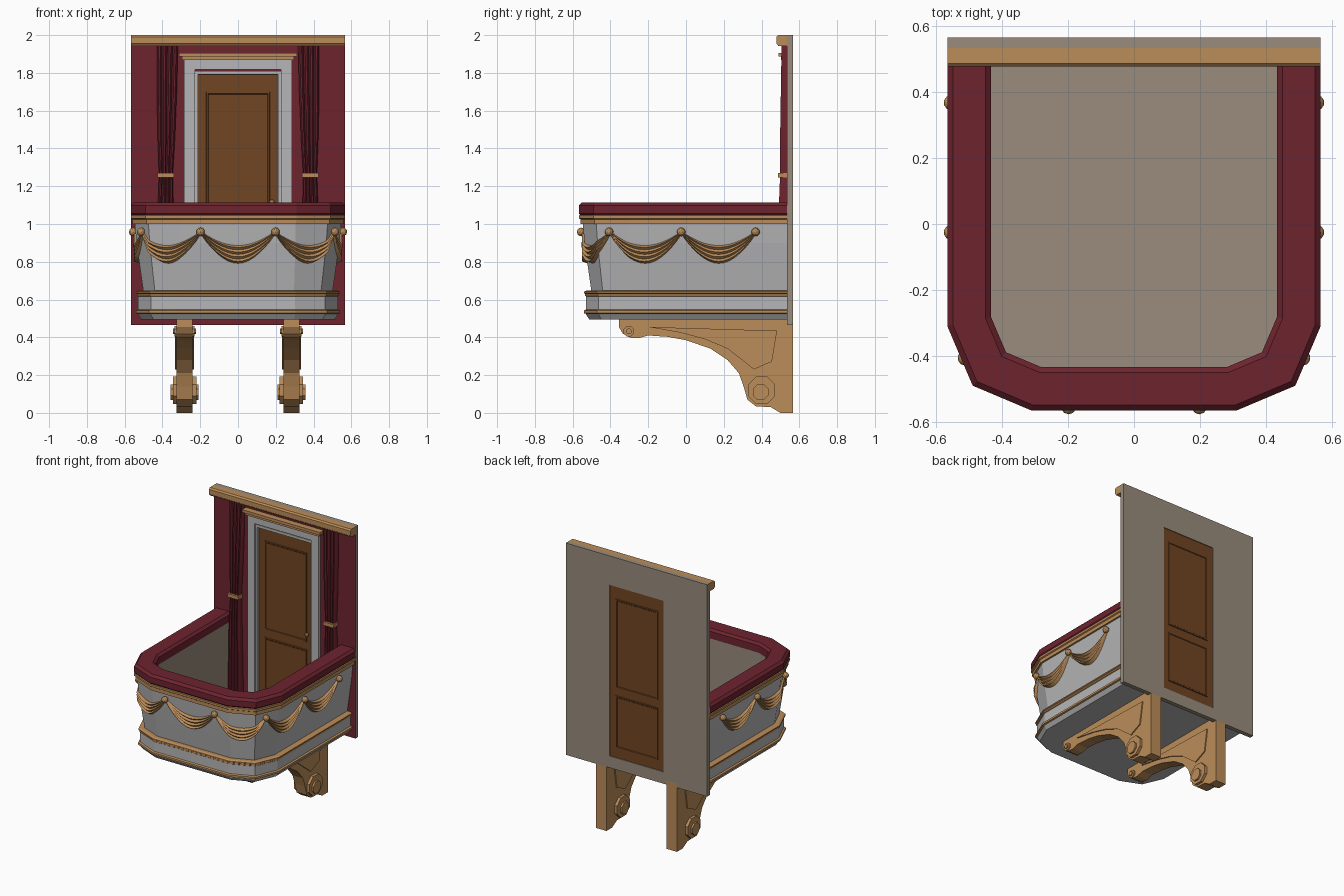
import bpy, bmesh, math
from mathutils import Vector

if "Cube" in bpy.data.objects:
    bpy.data.objects.remove(bpy.data.objects["Cube"], do_unlink=True)


def material(name, rgb):
    m = bpy.data.materials.new(name)
    m.use_nodes = True
    m.diffuse_color = (*rgb, 1)
    m.node_tree.nodes["Principled BSDF"].inputs["Base Color"].default_value = (*rgb, 1)
    return m


GOLD = material("gold", (0.50, 0.265, 0.10))
RED = material("dark red", (0.155, 0.017, 0.028))
TAUPE = material("taupe plaster", (0.32, 0.265, 0.20))
WHITE = material("pale grey", (0.47, 0.47, 0.48))
BROWN = material("door brown", (0.165, 0.06, 0.016))


def finish(name, bm, *mats):
    bmesh.ops.recalc_face_normals(bm, faces=bm.faces)
    me = bpy.data.meshes.new(name)
    bm.to_mesh(me)
    bm.free()
    for m in mats:
        me.materials.append(m)
    ob = bpy.data.objects.new(name, me)
    bpy.context.collection.objects.link(ob)
    return ob


def loft(name, rings, mat, closed=True, caps=True):
    """Skin a list of equal-length point rings."""
    bm = bmesh.new()
    vs = [[bm.verts.new(p) for p in r] for r in rings]
    n = len(rings[0])
    for a, b in zip(vs, vs[1:]):
        for i in range(n if closed else n - 1):
            j = (i + 1) % n
            bm.faces.new((a[i], a[j], b[j], b[i]))
    if caps:
        bm.faces.new(vs[0])
        bm.faces.new(vs[-1])
    return finish(name, bm, mat)


def box(name, x, y, z, mat):
    ring = lambda h: [(x[0], y[0], h), (x[1], y[0], h), (x[1], y[1], h), (x[0], y[1], h)]
    return loft(name, [ring(z[0]), ring(z[1])], mat)


def prism_x(name, profile, x0, x1, mat):
    return loft(name, [[(x, y, z) for y, z in profile] for x in (x0, x1)], mat)


def disc_x(name, x0, x1, y, z, r, mat, sides=8):
    angles = [math.tau * (i + 0.5) / sides for i in range(sides)]
    return prism_x(name, [(y + r * math.cos(a), z + r * math.sin(a)) for a in angles], x0, x1, mat)


# Plan outline of the balcony, offset inward with mitred corners
half = [(0.567, 0.535), (0.567, -0.31), (0.49, -0.491), (0.31, -0.567)]
OUTLINE = [Vector(p) for p in half + [(-x, y) for x, y in reversed(half)]]


def inset(d):
    pts = []
    for i, p in enumerate(OUTLINE):
        dirs = [(OUTLINE[k + 1] - OUTLINE[k]).normalized()
                for k in (i - 1, i) if 0 <= k < len(OUTLINE) - 1]
        ns = [Vector((v.y, -v.x)) for v in dirs]
        m = sum(ns, Vector((0, 0))).normalized()
        pts.append(p + m * (d / m.dot(ns[0])))
    return pts


def sweep(name, profile, mat):
    paths = [(inset(d), z) for d, z in profile]
    return loft(name, [[(*p[i], z) for p, z in paths] for i in range(len(OUTLINE))], mat)


# Parapet, mouldings and padded handrail
sweep("parapet", [(0.02, 1.01), (0.03, 0.90), (0.045, 0.79), (0.068, 0.63), (0.125, 0.63), (0.125, 1.01)], WHITE)
sweep("inner_lining", [(0.12, 0.54), (0.132, 0.54), (0.132, 1.055), (0.12, 1.055)], TAUPE)
sweep("base_band", [(0.038, 0.62), (0.038, 0.52), (0.055, 0.495), (0.125, 0.495), (0.125, 0.62)], WHITE)
sweep("upper_moulding", [(0.008, 1.0), (0.008, 1.025), (0.0, 1.03), (0.0, 1.045), (0.01, 1.05),
                         (0.125, 1.05), (0.125, 1.0)], GOLD)
sweep("middle_moulding", [(0.04, 0.615), (0.033, 0.62), (0.033, 0.63), (0.027, 0.634), (0.027, 0.642),
                          (0.04, 0.648), (0.11, 0.648), (0.11, 0.615)], GOLD)
sweep("lower_moulding", [(0.04, 0.524), (0.026, 0.528), (0.026, 0.542), (0.04, 0.548), (0.11, 0.548),
                         (0.11, 0.524)], GOLD)
sweep("handrail", [(0.006, 1.048), (0.0, 1.056), (0.0, 1.098), (0.017, 1.115), (0.116, 1.115),
                   (0.133, 1.10), (0.133, 1.048)], RED)

# Floor slab with plastered top
floor = loft("floor", [[(*p, z) for p in inset(0.06)] for z in (0.495, 0.55)], WHITE)
floor.data.materials.append(TAUPE)
for f in floor.data.polygons:
    f.material_index = int(f.normal.z > 0.5)


# Swags: pleated drapes hung along the outline
def on_outline(s, d):
    """Point at arc length s from the centre of the front toward +x."""
    pts, off = OUTLINE[::-1], inset(d)[::-1]
    s += sum((b - a).length for a, b in zip(pts, pts[1:])) / 2
    for i in range(len(pts) - 1):
        length = (pts[i + 1] - pts[i]).length
        if s <= length or i == len(pts) - 2:
            return off[i].lerp(off[i + 1], s / length)
        s -= length


def wall_inset(z):
    return 0.02 + 0.048 * max(0, (1.0 - z) / 0.37) ** 1.2


pins = [0.2, 0.59, 0.985, 1.38]
pins = [-s for s in reversed(pins)] + pins
ROWS, COLS = 8, 14
for k, (a, b) in enumerate(zip(pins, pins[1:])):
    rings = []
    for i in range(COLS + 1):
        t = i / COLS
        sag = math.sin(math.pi * t) ** 0.9
        ring = []
        for j in range(ROWS + 1):
            v = j / ROWS
            z = 0.963 - 0.075 * sag - v * (0.018 + 0.08 * sag)
            out = 0.0 if j in (0, ROWS) else (0.010 + 0.012 * (j % 2) + 0.008 * v) * (0.4 + 0.6 * sag)
            ring.append((*on_outline(a + (b - a) * t, wall_inset(z) + 0.004 - out), z))
        rings.append(ring)
    loft("swag_%d" % (k + 1), rings, GOLD)
for k, s in enumerate(pins):
    bm = bmesh.new()
    bmesh.ops.create_icosphere(bm, subdivisions=2, radius=0.023)
    bmesh.ops.translate(bm, verts=bm.verts, vec=(*on_outline(s, 0.012), 0.958))
    finish("swag_pin_%d" % (k + 1), bm, GOLD)

# Back wall with a doorway, red on its front
wall = box("back_wall", (-0.567, 0.567), (0.535, 0.567), (0.465, 2.0), TAUPE)
wall.data.materials.append(RED)
cutter = box("doorway_cutter", (-0.215, 0.215), (0.4, 0.7), (0.55, 1.79), TAUPE)
cutter.hide_render = True
mod = wall.modifiers.new("doorway", "BOOLEAN")
mod.object = cutter
mod.solver = "EXACT"
bpy.context.view_layer.objects.active = wall
bpy.ops.object.modifier_apply(modifier=mod.name)
bpy.data.objects.remove(cutter, do_unlink=True)
for f in wall.data.polygons:
    f.material_index = int(f.normal.y < -0.5)

prism_x("cornice", [(0.536, 1.942), (0.488, 1.942), (0.484, 1.95), (0.478, 1.955), (0.478, 1.99),
                    (0.488, 2.0), (0.536, 2.0)], -0.567, 0.567, GOLD)

# Door leaf with panels on both faces
box("door", (-0.215, 0.215), (0.546, 0.561), (0.55, 1.79), BROWN)
for label, z0, z1 in (("upper", 1.055, 1.70), ("lower", 0.62, 1.0)):
    for side, y, step in (("front", 0.546, -0.005), ("back", 0.561, 0.005)):
        rings = []
        for g, h in ((0, -0.2), (0.002, 1), (0.010, 1), (0.014, 0.2), (0.016, 0.2)):
            x = 0.17 - g
            rings.append([(sx * x, y + step * h, (z0 + g) if bottom else (z1 - g))
                          for sx, bottom in ((-1, 1), (1, 1), (1, 0), (-1, 0))])
        loft("%s_door_panel_%s" % (label, side), rings, BROWN)
bm = bmesh.new()
bmesh.ops.create_icosphere(bm, subdivisions=2, radius=0.014)
bmesh.ops.translate(bm, verts=bm.verts, vec=(0.18, 0.53, 1.115))
finish("door_knob", bm, GOLD)

# Door surround: an outer architrave with a stepped inner lining
for label, inner, outer, y0, top in (("architrave", 0.228, 0.285, 0.514, 1.875), ("door_lining", 0.213, 0.232, 0.524, 1.81)):
    arch = [(-outer, 0.55), (-outer, top), (outer, top), (outer, 0.55)]
    hole = [(-inner, 0.55), (-inner, top - outer + inner), (inner, top - outer + inner), (inner, 0.55)]
    loft(label, [[(*o[:1], y0, o[1]), (o[0], 0.54, o[1]), (h[0], 0.54, h[1]), (h[0], y0, h[1])]
                 for o, h in zip(arch, hole)], WHITE)
box("lintel_lower", (-0.297, 0.297), (0.502, 0.537), (1.868, 1.888), GOLD)
box("lintel_upper", (-0.312, 0.312), (0.491, 0.537), (1.886, 1.906), GOLD)

# Curtains gathered by a tie band, and brackets, on each side
bracket = [(0.567, 0.496), (-0.355, 0.496), (-0.355, 0.455), (-0.335, 0.42), (-0.295, 0.398), (-0.25, 0.396),
           (-0.2, 0.41), (-0.1, 0.403), (0.0, 0.385), (0.13, 0.34), (0.22, 0.28), (0.28, 0.21), (0.305, 0.14),
           (0.325, 0.07), (0.37, 0.035), (0.45, 0.03), (0.50, 0.0), (0.567, 0.0)]
panel = [(-0.2, 0.455), (0.482, 0.435), (0.455, 0.272), (0.36, 0.23), (0.29, 0.285), (0.22, 0.34), (0.1, 0.39), (-0.03, 0.425)]
FOLDS = 12
for side, s in (("left", 1), ("right", -1)):
    rings = []
    for z, xi, xo, y in ((1.943, 0.318, 0.43, 0.506), (1.7, 0.324, 0.43, 0.502), (1.45, 0.334, 0.425, 0.498),
                         (1.26, 0.345, 0.418, 0.498), (1.1, 0.342, 0.424, 0.492), (0.55, 0.33, 0.43, 0.485)):
        ring = [(s * (xi + (xo - xi) * i / FOLDS), y + (0.018 if i % 3 == 0 else 0), z)
                for i in range(FOLDS + 1)]
        rings.append(ring + [(s * xo, 0.536, z), (s * xi, 0.536, z)])
    loft(side + "_curtain", rings, RED)
    box(side + "_curtain_tie", (s * 0.34, s * 0.426), (0.486, 0.536), (1.245, 1.27), GOLD)

    c = s * 0.283
    prism_x(side + "_bracket", bracket, c - 0.042, c + 0.042, GOLD)
    prism_x(side + "_bracket_panel", panel, c - 0.05, c + 0.05, GOLD)
    disc_x(side + "_large_scroll", c - 0.062, c + 0.062, 0.40, 0.12, 0.078, GOLD)
    disc_x(side + "_large_scroll_boss", c - 0.075, c + 0.075, 0.395, 0.11, 0.045, GOLD)
    disc_x(side + "_small_scroll", c - 0.052, c + 0.052, -0.303, 0.432, 0.029, GOLD)
    disc_x(side + "_small_scroll_boss", c - 0.06, c + 0.06, -0.303, 0.432, 0.016, GOLD)
